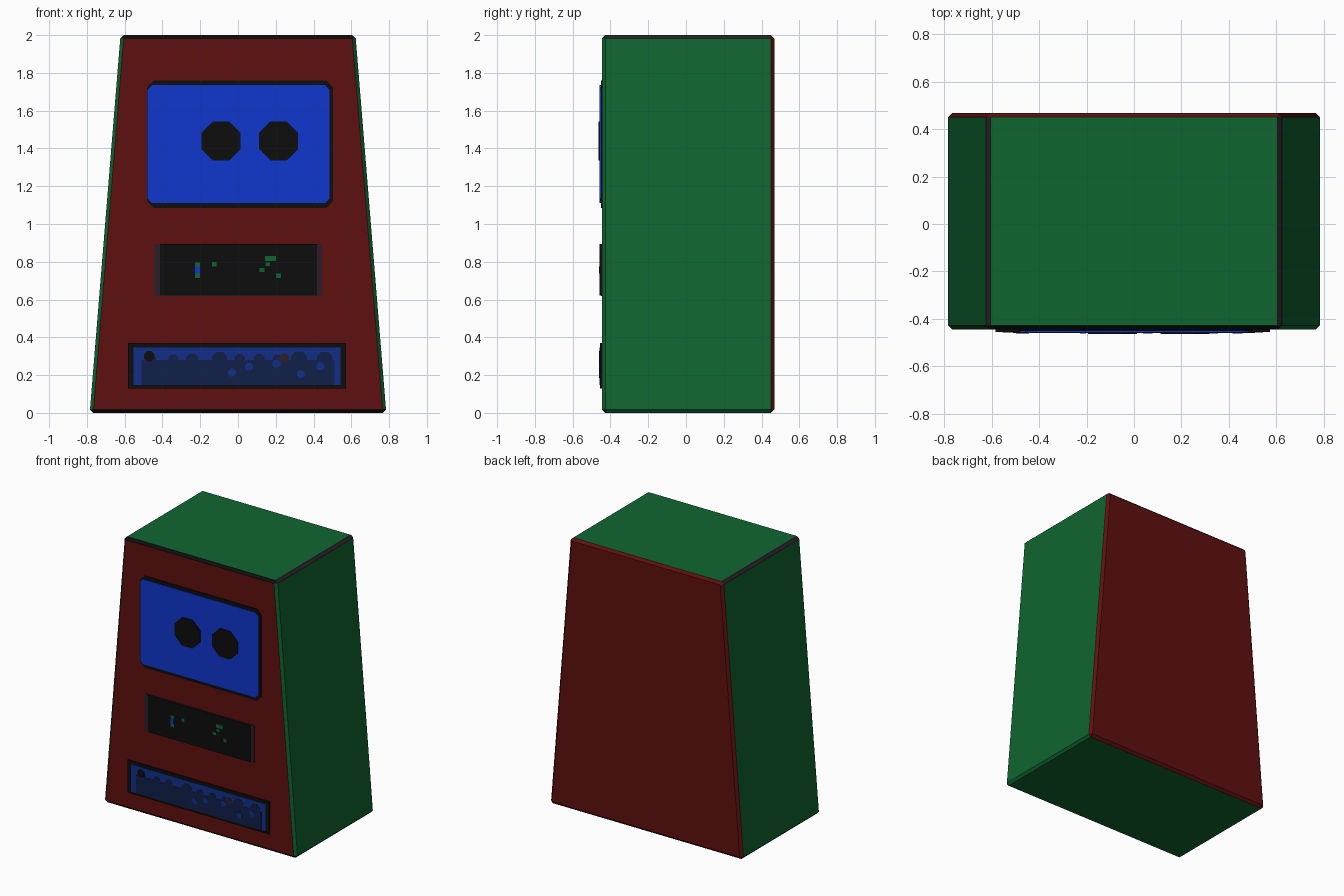
import bpy, bmesh, math, random

if "Cube" in bpy.data.objects:
    bpy.data.objects.remove(bpy.data.objects["Cube"])

random.seed(4)


def mat(name, rgb):
    m = bpy.data.materials.new(name)
    m.diffuse_color = (*rgb, 1)
    m.use_nodes = True
    m.node_tree.nodes["Principled BSDF"].inputs["Base Color"].default_value = m.diffuse_color
    return m


RED = mat("dark red", (0.115, 0.005, 0.005))
GREEN = mat("green", (0.005, 0.13, 0.030))
BLACK = mat("black", (0.004, 0.004, 0.004))
BLUE = mat("bright blue", (0.005, 0.038, 0.62))
MID = mat("mid blue", (0.006, 0.028, 0.25))
NAVY = mat("navy", (0.005, 0.014, 0.065))
PLUM = mat("dark plum", (0.026, 0.013, 0.022))


def prism(name, pts, y0, y1, materials):
    """Extrude an x-z outline from y0 (front) to y1 (back)."""
    bm = bmesh.new()
    front = [bm.verts.new((x, y0, z)) for x, z in pts]
    back = [bm.verts.new((x, y1, z)) for x, z in pts]
    bm.faces.new(front)
    bm.faces.new(back[::-1])
    n = len(pts)
    for i in range(n):
        bm.faces.new((front[i], back[i], back[(i + 1) % n], front[(i + 1) % n]))
    bmesh.ops.recalc_face_normals(bm, faces=bm.faces)
    me = bpy.data.meshes.new(name)
    bm.to_mesh(me)
    bm.free()
    for m in materials:
        me.materials.append(m)
    ob = bpy.data.objects.new(name, me)
    bpy.context.collection.objects.link(ob)
    return ob


def rect(x0, x1, z0, z1, c=0.0):
    """Rectangle outline with optional cut corners."""
    if c == 0:
        return [(x0, z0), (x1, z0), (x1, z1), (x0, z1)]
    return [(x0 + c, z0), (x1 - c, z0), (x1, z0 + c), (x1, z1 - c),
            (x1 - c, z1), (x0 + c, z1), (x0, z1 - c), (x0, z0 + c)]


def disc(cx, cz, r, n=8):
    return [(cx + r * math.cos(2 * math.pi * (i + .5) / n),
             cz + r * math.sin(2 * math.pi * (i + .5) / n)) for i in range(n)]


# tapered cabinet with a narrow chamfer, coloured by face direction
FRONT = -0.445
body = prism("cabinet_body", [(-0.785, 0), (0.785, 0), (0.622, 2), (-0.622, 2)],
             FRONT, 0.468, [RED, GREEN, BLACK, PLUM])
bm = bmesh.new()
bm.from_mesh(body.data)
bmesh.ops.bevel(bm, geom=list(bm.edges), offset=0.018, segments=1, affect='EDGES')
bm.normal_update()
for f in bm.faces:
    n = f.normal
    if abs(n.y) > 0.9 or n.y > 0.3:
        f.material_index = 0
    elif n.y < -0.3:
        f.material_index = 2 if abs(n.z) > 0.4 else 1
    elif abs(n.z) > 0.4 and abs(n.x) > 0.4:
        f.material_index = 3 if n.z > 0 else 1
    else:
        f.material_index = 1
bm.to_mesh(body.data)
bm.free()

# screen: dark surround, blue face, two octagonal eyes
L1, L2, L3 = FRONT - 0.006, FRONT - 0.012, FRONT - 0.018
prism("screen_surround", rect(-0.482, 0.502, 1.085, 1.76, 0.035), L1, FRONT + 0.002, [BLACK])
prism("screen", rect(-0.48, 0.485, 1.11, 1.735, 0.025), L2, L1 + 0.001, [BLUE])
for side, x in (("left", -0.09), ("right", 0.215)):
    prism(side + "_eye", disc(x, 1.44, 0.112), L3, L2 + 0.001, [BLACK])

# control panel with plum ends and small lamps
prism("control_panel", rect(-0.445, 0.445, 0.62, 0.895), L1, FRONT + 0.002, [PLUM])
prism("control_panel_face", rect(-0.413, 0.418, 0.622, 0.893), L2, L1 + 0.001, [BLACK])
lamps = [(-0.215, 0.755, 0.013, 0.042, GREEN), (-0.125, 0.787, 0.012, 0.012, GREEN),
         (0.172, 0.818, 0.028, 0.013, GREEN), (0.158, 0.787, 0.012, 0.009, GREEN),
         (0.127, 0.757, 0.014, 0.010, GREEN), (0.215, 0.727, 0.013, 0.012, GREEN)]
for i, (x, z, w, h, m) in enumerate(lamps):
    prism(f"lamp_{i}", rect(x - w, x + w, z - h, z + h), L2 - 0.002, L2 + 0.001, [m])
prism("blue_lamp", rect(-0.228, -0.202, 0.737, 0.775), L2 - 0.004, L2 - 0.001, [BLUE])

# lower tray: black frame, blue strip, navy lower area with a scalloped edge
prism("tray_frame", rect(-0.583, 0.573, 0.13, 0.37), L1 - 0.004, FRONT + 0.002, [BLACK])
prism("tray_strip", rect(-0.553, 0.543, 0.147, 0.347), L2, L1 - 0.003, [MID])
prism("tray_lower", rect(-0.51, 0.51, 0.147, 0.28), L2 - 0.002, L2 + 0.001, [NAVY])
for i in range(9):
    x = -0.45 + i * 0.112 + random.uniform(-0.02, 0.02)
    prism(f"tray_scallop_{i}", disc(x, 0.283, random.uniform(0.025, 0.048)),
          L2 - 0.002, L2 + 0.001, [NAVY])
for i in range(5):
    x = -0.05 + i * 0.12 + random.uniform(-0.03, 0.03)
    prism(f"tray_spot_{i}", disc(x, random.uniform(0.2, 0.27), 0.022),
          L2 - 0.004, L2 - 0.001, [MID])
prism("tray_dark_spot", disc(-0.47, 0.3, 0.03), L2 - 0.004, L2 + 0.001, [BLACK])
prism("tray_plum_spot", disc(0.245, 0.29, 0.026), L2 - 0.004, L2 - 0.001, [PLUM])
